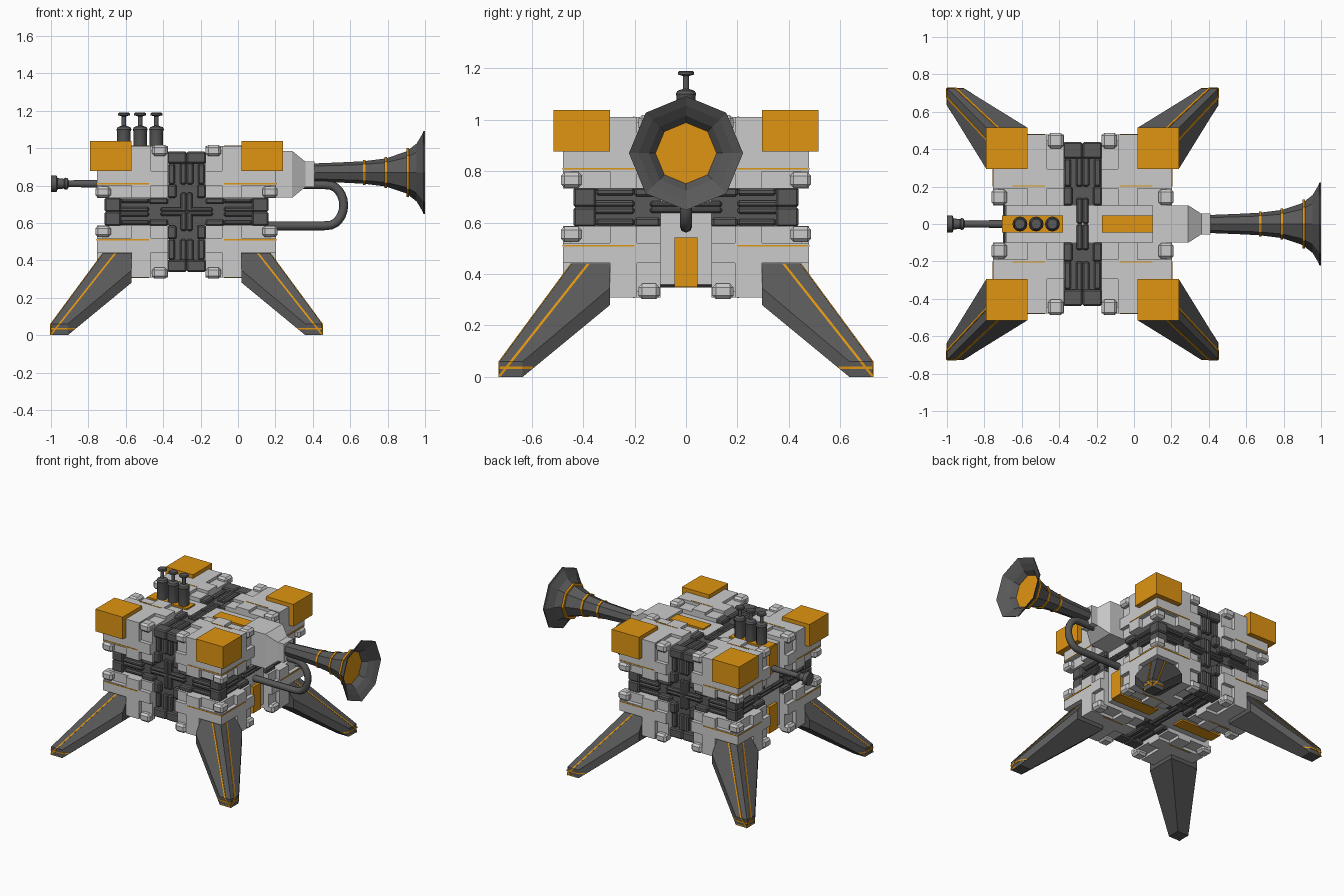
import bpy, bmesh, math
from itertools import product
from mathutils import Vector, Matrix

if "Cube" in bpy.data.objects:
    bpy.data.objects.remove(bpy.data.objects["Cube"])

CX, CZ, SZ = -0.275, 0.66, 0.735      # body centre and vertical squash


def material(name, rgb):
    m = bpy.data.materials.new(name)
    m.diffuse_color = (*rgb, 1)
    m.use_nodes = True
    m.node_tree.nodes["Principled BSDF"].inputs["Base Color"].default_value = m.diffuse_color
    return m


ORANGE = material("orange", (0.74, 0.30, 0.006))
DARK = material("dark_grey", (0.10, 0.10, 0.10))


def finish(name, bm, mat=None, bevel=0):
    bmesh.ops.recalc_face_normals(bm, faces=bm.faces)
    me = bpy.data.meshes.new(name)
    bm.to_mesh(me)
    bm.free()
    ob = bpy.data.objects.new(name, me)
    bpy.context.collection.objects.link(ob)
    if mat:
        me.materials.append(mat)
    if bevel:
        b = ob.modifiers.new("bevel", 'BEVEL')
        b.width, b.segments = bevel, 1
    return ob


def add_box(bm, ranges):
    c = [(a + b) / 2 for a, b in ranges]
    s = [abs(b - a) for a, b in ranges]
    bmesh.ops.create_cube(bm, size=1, matrix=Matrix.LocRotScale(c, None, s))


def rotations(*r):
    """The same box turned so each axis takes the first role."""
    return [r, (r[2], r[0], r[1]), (r[1], r[2], r[0])]


def body_part(name, boxes, mat=None, bevel=0, zsigns=(1, -1), mirror=True):
    """Boxes in cube space, mirrored to every octant, then squashed in z."""
    bm = bmesh.new()
    signs = product((1, -1), (1, -1), zsigns) if mirror else [(1, 1, 1)]
    for sg in signs:
        for b in boxes:
            add_box(bm, [(lo * s, hi * s) for (lo, hi), s in zip(b, sg)])
    for v in bm.verts:
        v.co = (v.co.x + CX, v.co.y, v.co.z * SZ + CZ)
    return finish(name, bm, mat, bevel)


# Eight stepped corner blocks with a notch at each outer corner
g, n, h = 0.10, 0.295, 0.478
body_part("corner_blocks", rotations((0.19, n), (g, h), (g, h))
          + rotations((g, 0.2), (g, 0.45), (g, 0.45)))
body_part("edge_clips", rotations((0.102, 0.185), (0.405, 0.487), (0.405, 0.487)), bevel=0.014)
body_part("corner_caps", [((n, 0.515),) * 3], ORANGE, zsigns=(1,))

# Thin accent lines on the block faces
body_part("accent_lines", [((0.2, 0.474), (0.47, 0.481), (0.2, 0.208)),
                           ((0.47, 0.481), (0.2, 0.474), (0.2, 0.208)),
                           ((0.2, 0.375), (0.2, 0.206), (0.47, 0.481))], ORANGE)

# Crossed inner slabs: two dark, one grey with orange strips
t, e = (-0.095, 0.095), (-0.40, 0.40)
body_part("dark_core", [(t, e, e), (e, e, t)], DARK, mirror=False)
body_part("grey_core", [((-0.41, 0.41), (-0.1, 0.1), (-0.41, 0.41))], mirror=False)


def rails(a):
    """Raised pieces on the rim of the slab across axis a."""
    out = []
    b, c = [i for i in range(3) if i != a]
    for p, q in ((b, c), (c, b)):
        for ra, rp, rq in (((0, 0.032), (0.36, 0.425), (0.0, 0.14)),
                           ((0, 0.036), (0.36, 0.425), (0.2, 0.36)),
                           ((0.055, 0.104), (0.36, 0.438), (0.10, 0.2)),
                           ((0.062, 0.098), (0.36, 0.42), (0.2, 0.35)),
                           ((0.0, 0.104), (0.36, 0.438), (0.35, 0.438))):
            r = [None] * 3
            r[a], r[p], r[q] = ra, rp, rq
            out.append(r)
    return out


body_part("core_rails", rails(0) + rails(2), DARK, bevel=0.008)
body_part("core_strips", [((0.105, 0.42), (0, 0.045), (0.3, 0.425)),
                          ((0.3, 0.43), (0, 0.045), (0.16, 0.42))], ORANGE)

# Four splayed legs: hull of a hip and a small foot
LEG = [(n, n, .44), (.445, n, .44), (n, .445, .44), (.445, .445, .44),
       (.515, n, .346), (n, .515, .346), (n, n, .28), (.515, n, .28), (n, .515, .28),
       (.635, .635, 0), (.725, .635, 0), (.635, .725, 0), (.725, .725, 0),
       (.725, .635, .06), (.635, .725, .06), (.725, .725, .06)]


def leg_slice(p, q, axis, width, shift):
    """Thin slice of the leg between two planes, moved slightly outward."""
    bm = bmesh.new()
    for c in LEG:
        bm.verts.new(c)
    r = bmesh.ops.convex_hull(bm, input=bm.verts)
    bmesh.ops.delete(bm, geom=[v for v in r["geom_interior"] if isinstance(v, bmesh.types.BMVert)],
                     context='VERTS')
    if p:
        p, q = Vector(p), Vector(q)
        no = (q - p).cross(Vector(axis)).normalized()
        for s in (1, -1):
            bmesh.ops.bisect_plane(bm, geom=bm.verts[:] + bm.edges[:] + bm.faces[:],
                                   plane_co=p + no * s * width / 2, plane_no=no * s, clear_outer=True)
            bmesh.ops.holes_fill(bm, edges=[x for x in bm.edges if x.is_boundary])
    bmesh.ops.translate(bm, verts=bm.verts, vec=shift)
    return bm


def place_leg(name, bm, sx, sy, mat):
    for v in bm.verts:
        v.co = (CX + v.co.x * sx, v.co.y * sy, v.co.z)
    finish(name, bm, mat)


for sx, sy in product((1, -1), (1, -1)):
    tag = ("front" if sy < 0 else "back") + ("_right" if sx > 0 else "_left")
    place_leg(tag + "_leg", leg_slice(None, None, None, 0, (0, 0, 0)), sx, sy, DARK)
    for i, (p, q, ax, sh) in enumerate((
            ((.68, .5, .06), (.38, .5, .44), (0, 1, 0), (0, .004, 0)),
            ((.5, .68, .06), (.5, .38, .44), (1, 0, 0), (.004, 0, 0)),
            ((.5, .5, .035), (.6, .5, .035), (0, 1, 0), (.003, .003, 0)))):
        place_leg(f"{tag}_leg_line_{i}", leg_slice(p, q, ax, .009, sh), sx, sy, ORANGE)


def lathe(name, profile, origin, axis, sides, mat, smooth=True):
    """Spin (distance, radius) points around an axis through origin."""
    bm = bmesh.new()
    rings = []
    for d, r in profile:
        ring = []
        for i in range(sides):
            a = 2 * math.pi * i / sides
            c, s = r * math.cos(a), r * math.sin(a)
            ring.append(bm.verts.new((d, c, s) if axis == 'X' else (c, s, d)))
        rings.append(ring)
    for r0, r1 in zip(rings, rings[1:]):
        for i in range(sides):
            j = (i + 1) % sides
            bm.faces.new((r0[i], r0[j], r1[j], r1[i]))
    bm.faces.new(rings[0])
    bm.faces.new(rings[-1])
    bmesh.ops.translate(bm, verts=bm.verts, vec=origin)
    ob = finish(name, bm, mat)
    if smooth:
        bpy.context.view_layer.objects.active = ob
        bpy.ops.object.select_all(action='DESELECT')
        ob.select_set(True)
        bpy.ops.object.shade_smooth_by_angle(angle=math.radians(35))
    return ob


# Horn socket: box, taper and collar
bm = bmesh.new()
sections = [(.10, .10, .125), (.29, .10, .125), (.36, .055, .068), (.41, .055, .068)]
loops = [[bm.verts.new((x, sy * y, .86 + sz * z)) for sy, sz in ((1, 1), (-1, 1), (-1, -1), (1, -1))]
         for x, y, z in sections]
for a, b in zip(loops, loops[1:]):
    for i in range(4):
        bm.faces.new((a[i], a[i - 1], b[i - 1], b[i]))
bm.faces.new(loops[0])
bm.faces.new(loops[-1])
finish("horn_socket", bm)

# Eight-sided flared horn, hollow inside, with orange rings
lathe("horn", [(.40, .048), (.55, .054), (.67, .06), (.79, .075), (.90, .112), (.955, .155),
               (.985, .205), (.992, .222), (1.0, .222), (.98, .185), (.95, .145), (.89, .10),
               (.79, .062), (.67, .042)], (0, 0, .87), 'X', 8, DARK, smooth=False)
for i, (x, r) in enumerate(((.675, .066), (.79, .084), (.908, .130))):
    lathe(f"horn_ring_{i}", [(x - .007, r - .016), (x - .007, r), (x + .007, r), (x + .007, r - .012)],
          (0, 0, .87), 'X', 8, ORANGE, smooth=False)

# U-shaped tube below the horn
cu = bpy.data.curves.new("bent_tube", 'CURVE')
cu.dimensions = '3D'
cu.bevel_depth, cu.bevel_resolution, cu.use_fill_caps = .024, 2, True
path = [(.10, .585), (.46, .585)]
for k in range(1, 12):
    a = -math.pi / 2 + math.pi * k / 12
    path.append((.475 + .09 * math.cos(a), .695 + .11 * math.sin(a)))
path += [(.46, .805), (.33, .805)]
sp = cu.splines.new('POLY')
sp.points.add(len(path) - 1)
for pt, (x, z) in zip(sp.points, path):
    pt.co = (x, 0, z, 1)
cu.materials.append(DARK)
bpy.context.collection.objects.link(bpy.data.objects.new("bent_tube", cu))

# Mouthpiece on the left
lathe("mouthpiece", [(-1, .045), (-.97, .045), (-.965, .03), (-.93, .026), (-.925, .032),
                     (-.912, .03), (-.905, .018), (-.65, .022)], (0, 0, .81), 'X', 12, DARK)

# Three valves on top
for i, x in enumerate((-.61, -.523, -.436)):
    lathe(f"valve_{i}", [(.93, .036), (1.09, .036), (1.1, .04), (1.112, .034), (1.12, .012),
                         (1.17, .012), (1.176, .032), (1.185, .032), (1.19, .026)],
          (x, 0, 0), 'Z', 12, DARK)
